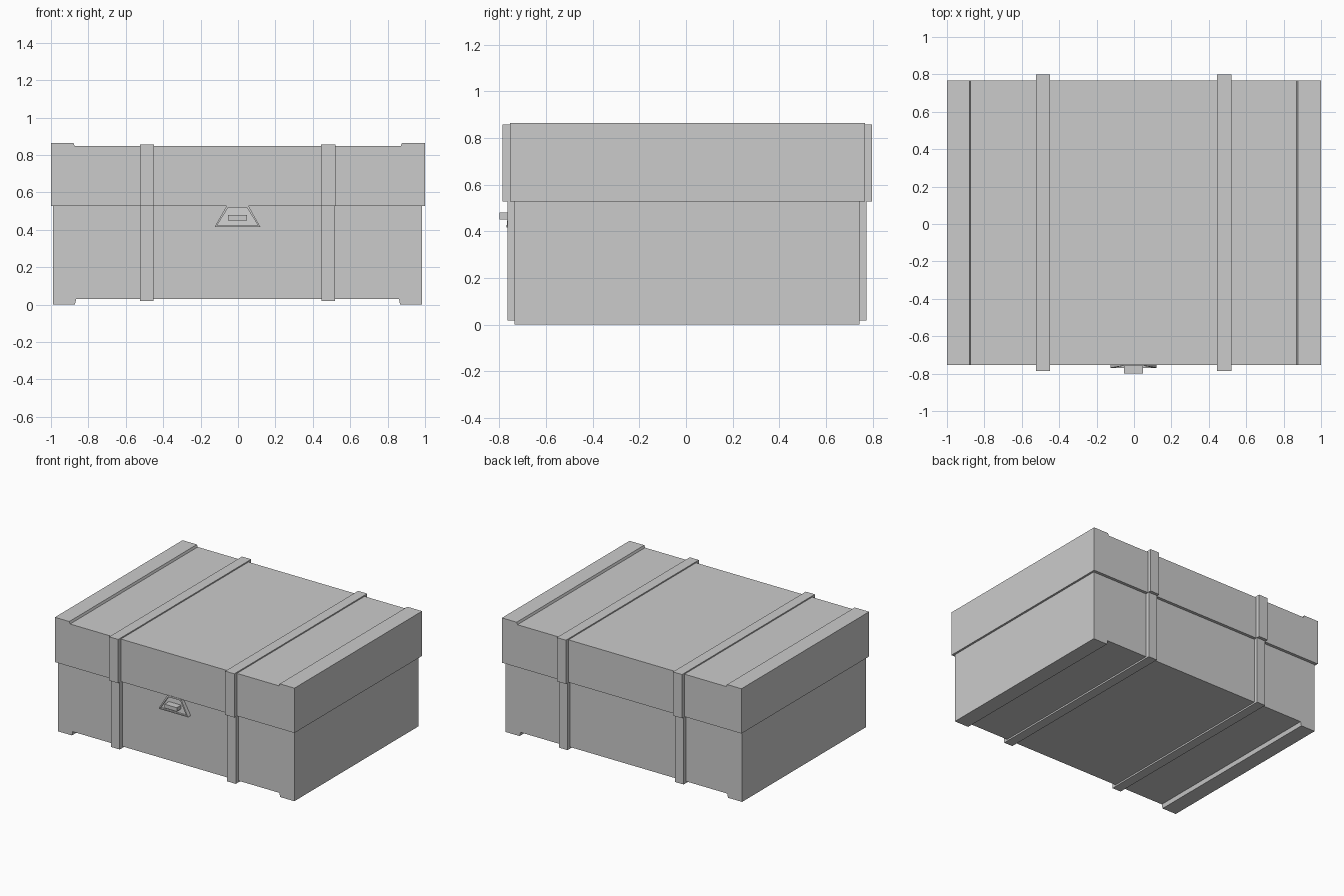
import bpy
import bmesh

if "Cube" in bpy.data.objects:
    bpy.data.objects.remove(bpy.data.objects["Cube"])


def prism(name, profile, y0, y1):
    """Extrude an x/z profile along y."""
    bm = bmesh.new()
    face = bm.faces.new([bm.verts.new((x, y0, z)) for x, z in profile])
    ext = bmesh.ops.extrude_face_region(bm, geom=[face], use_keep_orig=True)
    verts = [g for g in ext["geom"] if isinstance(g, bmesh.types.BMVert)]
    bmesh.ops.translate(bm, verts=verts, vec=(0, y1 - y0, 0))
    bmesh.ops.recalc_face_normals(bm, faces=bm.faces[:])
    mesh = bpy.data.meshes.new(name)
    bm.to_mesh(mesh)
    bm.free()
    obj = bpy.data.objects.new(name, mesh)
    bpy.context.collection.objects.link(obj)
    return obj


def box(name, x0, x1, y0, y1, z0, z1):
    return prism(name, [(x0, z0), (x1, z0), (x1, z1), (x0, z1)], y0, y1)


SEAM = 0.527

# Body with a raised underside between two runners
prism("body", [(-0.99, 0), (-0.872, 0), (-0.865, 0.03), (0.86, 0.03),
               (0.867, 0), (0.985, 0), (0.985, SEAM), (-0.99, SEAM)], -0.735, 0.745)

# Lid with a raised rim along both ends
prism("lid", [(-1, SEAM), (1, SEAM), (1, 0.865), (0.877, 0.865), (0.87, 0.848),
              (-0.873, 0.848), (-0.88, 0.865), (-1, 0.865)], -0.755, 0.767)

# Straps wrapping the body and the lid
for side, x in (("left", -0.487), ("right", 0.482)):
    box(f"body_strap_{side}", x - 0.036, x + 0.036, -0.766, 0.775, 0.018, SEAM)
    box(f"lid_strap_{side}", x - 0.038, x + 0.038, -0.787, 0.798, SEAM, 0.857)

# Latch plate: tapered, leaning out at the bottom, with a recessed centre
plate = prism("latch_plate", [(-0.125, 0.415), (0.12, 0.415), (0.055, 0.53), (-0.06, 0.53)],
              -0.769, -0.73)
bm = bmesh.new()
bm.from_mesh(plate.data)
for v in bm.verts:
    if v.co.y < -0.75 and v.co.z > 0.5:
        v.co.y = -0.758
front = min(bm.faces, key=lambda f: f.calc_center_median().y)
bmesh.ops.inset_region(bm, faces=[front], thickness=0.014, depth=0)
ext = bmesh.ops.extrude_discrete_faces(bm, faces=[front])
bmesh.ops.translate(bm, verts=ext["faces"][0].verts[:], vec=(0, 0.014, 0))
bm.to_mesh(plate.data)
bm.free()

# Latch knob
box("latch_knob", -0.053, 0.049, -0.8, -0.745, 0.451, 0.48)
